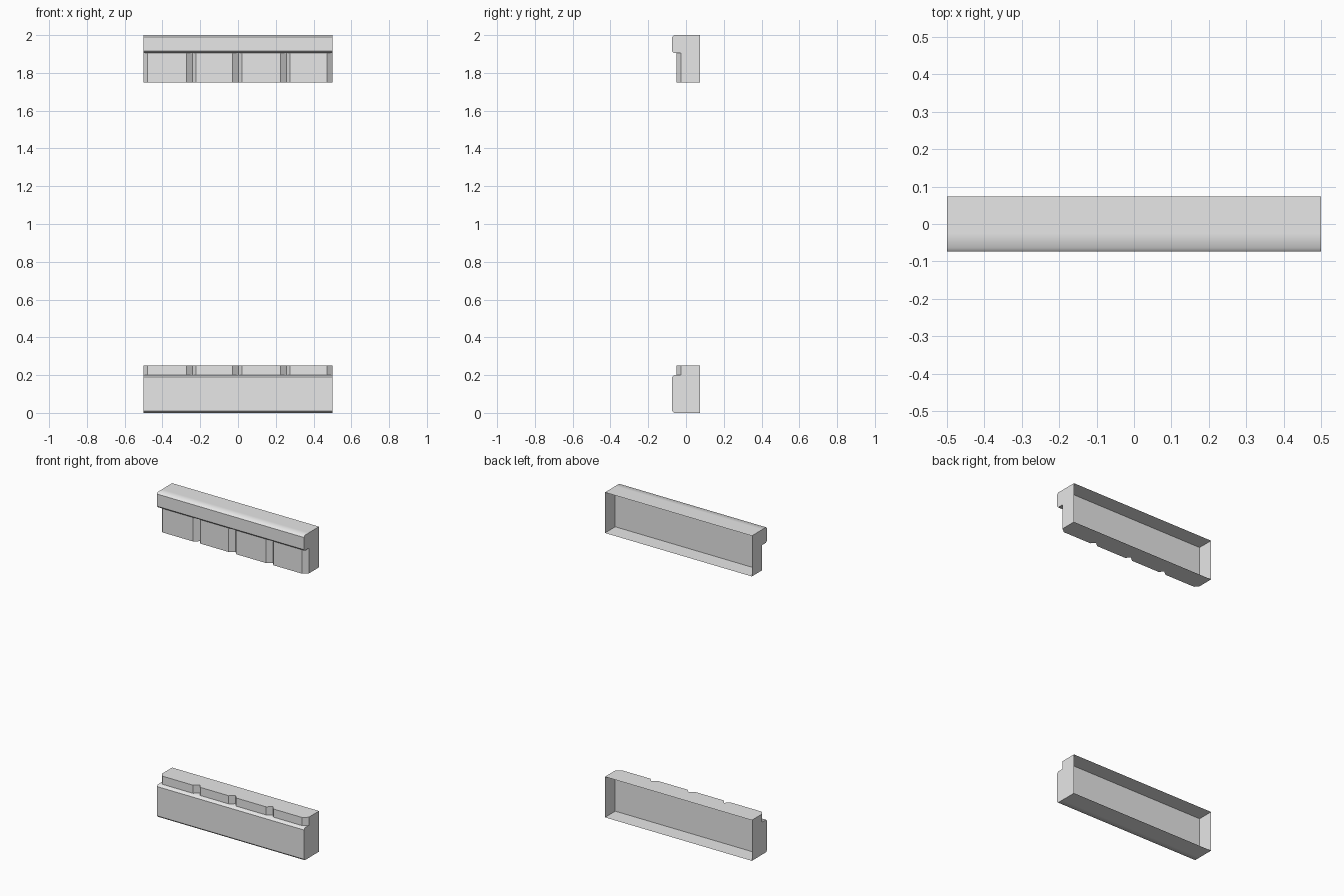
import bpy
import bmesh

cube = bpy.data.objects.get("Cube")
if cube:
    bpy.data.objects.remove(cube)

grey = bpy.data.materials.new("plain grey")
grey.use_nodes = True
colour = (0.8, 0.8, 0.8, 1)
grey.diffuse_color = colour
grey.node_tree.nodes["Principled BSDF"].inputs["Base Color"].default_value = colour

HALF = 0.5       # half the width
BACK = 0.074     # open rear edge
WALL = -0.026    # wall behind the front details
BRICK = -0.05    # face of the stone blocks
LEDGE = -0.074   # face of the projecting band
BEVEL = 0.01


def prism(name, points, offset, open_side=None, rounded=False):
    """Extrude a closed outline, leaving one wall open if asked."""
    bm = bmesh.new()
    base = bm.faces.new([bm.verts.new(p) for p in points])
    result = bmesh.ops.extrude_face_region(bm, geom=[base], use_keep_orig=True)
    moved = [g for g in result["geom"] if isinstance(g, bmesh.types.BMVert)]
    bmesh.ops.translate(bm, verts=moved, vec=offset)
    bmesh.ops.recalc_face_normals(bm, faces=bm.faces)
    if open_side is not None:
        rear = [f for f in bm.faces
                if all(abs(v.co.y - open_side) < 1e-4 for v in f.verts)]
        bmesh.ops.delete(bm, geom=rear, context="FACES_ONLY")
    bm.normal_update()
    if rounded:
        # soften the band's top, underside and chamfers; keep face and ends flat
        for f in bm.faces:
            f.smooth = abs(f.normal.z) > 0.5
    mesh = bpy.data.meshes.new(name)
    bm.to_mesh(mesh)
    bm.free()
    mesh.materials.append(grey)
    obj = bpy.data.objects.new(name, mesh)
    bpy.context.collection.objects.link(obj)
    return obj


def shell(name, low, high):
    outline = [(-HALF, y, z) for y, z in
               ((WALL, low), (BACK, low), (BACK, high), (WALL, high))]
    prism(name, outline, (2 * HALF, 0, 0), open_side=BACK)


def band(name, low, high):
    profile = [(WALL, low), (LEDGE + BEVEL, low), (LEDGE, low + BEVEL),
               (LEDGE, high - BEVEL), (LEDGE + BEVEL, high), (WALL, high)]
    prism(name, [(-HALF, y, z) for y, z in profile], (2 * HALF, 0, 0),
          open_side=WALL, rounded=True)


def blocks(name, low, high):
    # each block tapers back to the wall at the V grooves on its two sides
    joints = [-HALF, -0.242, 0.002, 0.256, HALF]
    for i, (left, right) in enumerate(zip(joints, joints[1:])):
        outline = [(left, WALL, low), (left + 0.02, BRICK, low),
                   (right - 0.03, BRICK, low), (right, WALL, low)]
        prism(f"{name}_{i + 1}", outline, (0, 0, high - low), open_side=WALL)


# upper trim: projecting band over hanging blocks
shell("upper_shell", 1.75, 2.0)
band("upper_band", 1.905, 2.0)
blocks("upper_block", 1.75, 1.905)

# lower trim: tall plinth band with blocks above
shell("lower_shell", 0, 0.25)
band("lower_band", 0, 0.2)
blocks("lower_block", 0.2, 0.25)
